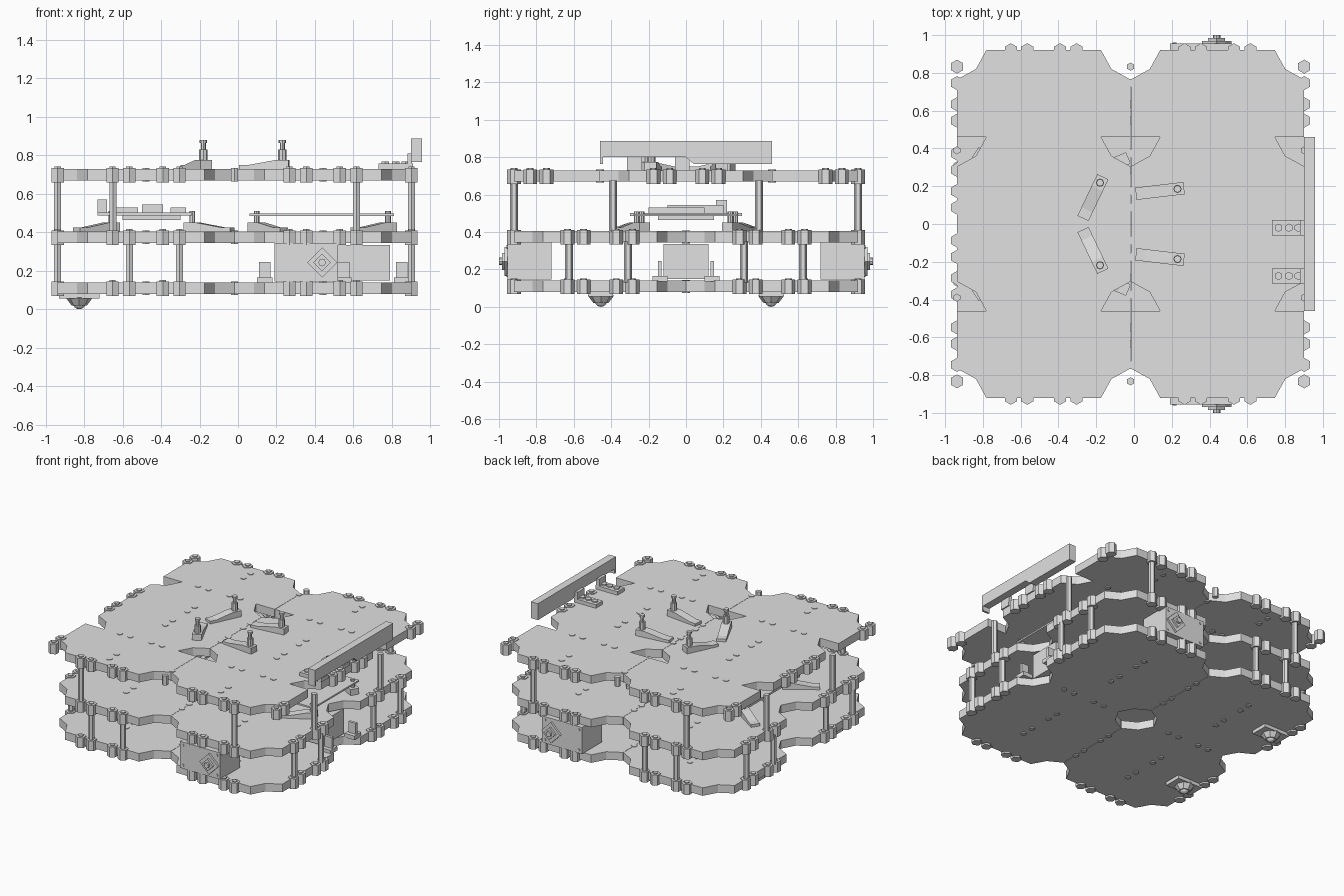
import bpy, bmesh, math
from mathutils import Matrix, Vector

cube = bpy.data.objects.get("Cube")
if cube:
    bpy.data.objects.remove(cube)

grey = bpy.data.materials.new("light grey")
grey.use_nodes = True
GREY = (0.75, 0.75, 0.75, 1)
grey.diffuse_color = GREY
grey.node_tree.nodes["Principled BSDF"].inputs["Base Color"].default_value = GREY


def finish(name, bm):
    bmesh.ops.recalc_face_normals(bm, faces=bm.faces)
    mesh = bpy.data.meshes.new(name)
    bm.to_mesh(mesh)
    bm.free()
    mesh.materials.append(grey)
    obj = bpy.data.objects.new(name, mesh)
    bpy.context.collection.objects.link(obj)
    return obj


def box(bm, x, y, z):
    size = Matrix.Diagonal((x[1] - x[0], y[1] - y[0], z[1] - z[0], 1))
    mid = Matrix.Translation((sum(x) / 2, sum(y) / 2, sum(z) / 2))
    bmesh.ops.create_cube(bm, size=1, matrix=mid @ size)


def rod(bm, a, b, r, sides=6, r2=None):
    a, b = Vector(a), Vector(b)
    turn = (b - a).to_track_quat("Z", "Y").to_matrix().to_4x4()
    bmesh.ops.create_cone(bm, cap_ends=True, segments=sides, radius1=r,
                          radius2=r if r2 is None else r2, depth=(b - a).length,
                          matrix=Matrix.Translation((a + b) / 2) @ turn)


def prism(bm, pts, offset, matrix=Matrix()):
    face = bm.faces.new([bm.verts.new(matrix @ Vector(p)) for p in pts])
    ext = bmesh.ops.extrude_face_region(bm, geom=[face], use_keep_orig=True)
    move = matrix.to_3x3() @ Vector(offset)
    bmesh.ops.translate(bm, vec=move,
                        verts=[v for v in ext["geom"] if isinstance(v, bmesh.types.BMVert)])


# Deck plates: squares with concave notched corners
HX, HY = 0.459, 0.46
CENTRES = (-0.478, 0.442)
LEVELS = {"bottom": (0.08, 0.14), "middle": (0.345, 0.405), "top": (0.67, 0.73)}
CUT, DIP = 0.155, 0.1
STEPS = (-0.174, -0.087, 0.087, 0.174)


def plate(bm, cx, y0, y1, z, notched_low=True, notched_high=True):
    pts = []
    for sx, y, sy, notch in ((-1, y0, -1, notched_low), (1, y0, -1, notched_low),
                             (1, y1, 1, notched_high), (-1, y1, 1, notched_high)):
        x = cx + sx * HX
        if notch:
            corner = [(x, y - sy * CUT), (x - sx * DIP, y - sy * DIP), (x - sx * CUT, y)]
        else:
            corner = [(x, y)]
        pts += corner if sx * sy > 0 else corner[::-1]
    prism(bm, [(px, py, z[0]) for px, py in pts], (0, 0, z[1] - z[0]))


def fastener(bm, x, y, z):
    # Outer hex fasteners are full size, those on inner seams are small
    outer = abs(y) > 0.9 or abs(x + 0.018) > 0.9
    r, up, down = (0.037, 0.005, 0.012) if outer else (0.021, 0.004, 0.006)
    rod(bm, (x, y, z[0] - down), (x, y, z[1] + up), r)
    if outer:
        rod(bm, (x, y, z[1]), (x, y, z[1] + 0.012), r * 0.5)


for level, z in LEVELS.items():
    deck, nuts = bmesh.new(), bmesh.new()
    spots = set()
    for cx in CENTRES:
        if level == "top":
            plate(deck, cx, -HY, HY, z)
            plate(deck, cx, HY, 2 * HY, z, notched_low=False)
            plate(deck, cx, -2 * HY, -HY, z, notched_high=False)
            rows = (0, 2 * HY, -2 * HY)
        else:
            plate(deck, cx, 0, 2 * HY, z)
            plate(deck, cx, -2 * HY, 0, z)
            rows = (HY, -HY)
        for cy in rows:
            for s in STEPS:
                for dx in (-HX, 0, HX):
                    if abs(cy + s) < 2 * HY - 0.05:
                        spots.add((round(cx + dx, 3), round(cy + s, 3)))
                for dy in (-HY, HY):
                    if abs(cy + dy) < 1:
                        spots.add((round(cx + s, 3), round(cy + dy, 3)))
        if level == "top":
            for s in STEPS:
                for side in (-1, 1):
                    spots.add((round(cx + s, 3), side * 2 * HY))
    for x, y in sorted(spots):
        fastener(nuts, x, y, z)
    finish(level + "_deck", deck)
    finish(level + "_deck_fasteners", nuts)

# Pillars between decks
LEFT, RIGHT = -0.938, 0.902
upper, lower = bmesh.new(), bmesh.new()
for side in (-1, 1):
    for x, y in ((LEFT, 0.39), (RIGHT, 0.39), (-0.65, 0.92), (0.615, 0.92)):
        rod(upper, (x, side * y, 0.4), (x, side * y, 0.675), 0.021)
    for x, y in ((LEFT, 0.625), (LEFT, 0.31), (RIGHT, 0.625), (RIGHT, 0.31),
                 (-0.565, 0.92), (-0.305, 0.92)):
        rod(lower, (x, side * y, 0.13), (x, side * y, 0.35), 0.021)
finish("upper_pillars", upper)
finish("lower_pillars", lower)

# Drive motors with diamond hubs, and ball casters
for side, label in ((-1, "front"), (1, "back")):
    motor, hub, caster = bmesh.new(), bmesh.new(), bmesh.new()
    box(motor, (0.19, 0.52), sorted((side * 0.72, side * 0.955)), (0.145, 0.343))
    for x in (0.215, 0.495):
        for z in (0.17, 0.32):
            rod(motor, (x, side * 0.95, z), (x, side * 0.96, z), 0.01, 8)
    finish(label + "_motor", motor)
    for y0, y1, r, sides in ((0.95, 0.97, 0.078, 4), (0.97, 0.985, 0.045, 4),
                             (0.985, 1.0, 0.02, 8)):
        rod(hub, (0.437, side * y0, 0.243), (0.437, side * y1, 0.243), r, sides)
    finish(label + "_hub", hub)

    cy = side * 0.455
    box(caster, (-0.93, -0.72), (cy - 0.065, cy + 0.065), (0.055, 0.085))
    rod(caster, (-0.825, cy, 0.06), (-0.825, cy, 0.02), 0.07, 8, 0.04)
    bmesh.ops.create_uvsphere(caster, u_segments=12, v_segments=8, radius=0.033,
                              matrix=Matrix.Translation((-0.825, cy, 0.033)))
    finish(label + "_caster", caster)

# Battery and its L-shaped holders
battery = bmesh.new()
box(battery, (0.2, 0.79), (-0.12, 0.12), (0.15, 0.335))
finish("battery", battery)
holders = bmesh.new()
for x in (0.14, 0.55, 0.85):
    for side in (-1, 1):
        y = side * 0.14
        box(holders, (x - 0.04, x + 0.04), (y - 0.04, y + 0.04), (0.135, 0.165))
        box(holders, (x - 0.03, x + 0.03), (y - 0.01, y + 0.01), (0.16, 0.245))
finish("battery_holders", holders)


# Sloped support arms, low end to high end
def arm(bm, start, end, z, width=0.065):
    a, b = Vector((*start, z)), Vector((*end, z))
    n = (b - a).length
    shape = [(0, 0), (n, 0), (n, 0.045), (n - 0.07, 0.045), (0.05, 0.02), (0, 0.02)]
    turn = Matrix.Rotation(math.atan2(b.y - a.y, b.x - a.x), 4, "Z")
    prism(bm, [(x, -width / 2, h) for x, h in shape], (0, width, 0),
          Matrix.Translation(a) @ turn)
    return b - (b - a).normalized() * 0.035


top_arms, posts = bmesh.new(), bmesh.new()
board_arms, board_posts = bmesh.new(), bmesh.new()
for side in (-1, 1):
    for start, end in (((-0.27, 0.03), (-0.165, 0.25)), ((0.01, 0.16), (0.265, 0.19))):
        tip = arm(top_arms, (start[0], side * start[1]), (end[0], side * end[1]), 0.73)
        for z0, z1, r in ((0.75, 0.88, 0.013), (0.775, 0.83, 0.022), (0.865, 0.88, 0.019)):
            rod(posts, (tip.x, tip.y, z0), (tip.x, tip.y, z1), r, 8)
    for start, end in (((-0.84, 0.38), (-0.63, 0.24)), ((-0.03, 0.35), (-0.27, 0.25)),
                       ((0.24, 0.36), (0.07, 0.22)), ((0.6, 0.34), (0.81, 0.22))):
        tip = arm(board_arms, (start[0], side * start[1]), (end[0], side * end[1]), 0.405)
        rod(board_posts, (tip.x, tip.y, 0.44), (tip.x, tip.y, 0.51), 0.015, 8)
finish("sensor_arms", top_arms)
finish("sensor_posts", posts)
finish("board_arms", board_arms)
finish("board_posts", board_posts)

# Circuit boards on the middle deck
board = bmesh.new()
box(board, (0.06, 0.81), (-0.27, 0.27), (0.485, 0.497))
finish("computer_board", board)
board = bmesh.new()
box(board, (-0.73, -0.24), (-0.3, 0.3), (0.487, 0.502))
finish("control_board", board)
parts = bmesh.new()
for x, y, z in (((-0.73, -0.68), (0.16, 0.22), (0.5, 0.57)),
                ((-0.66, -0.52), (-0.16, -0.02), (0.5, 0.53)),
                ((-0.5, -0.39), (-0.1, 0.2), (0.5, 0.545)),
                ((-0.35, -0.27), (-0.2, 0.1), (0.5, 0.53)),
                ((-0.6, -0.3), (-0.15, 0.15), (0.465, 0.49))):
    box(parts, x, y, z)
finish("board_components", parts)

# Camera bar on the right edge of the top deck with its brackets
bar = bmesh.new()
side_view = [(-0.46, 0.8), (0, 0.8), (0.04, 0.765), (0.46, 0.765), (0.46, 0.887), (-0.46, 0.887)]
prism(bar, [(0.9, y, z) for y, z in side_view], (0.057, 0, 0))
box(bar, (0.9, 0.957), (-0.46, -0.445), (0.765, 0.8))
finish("camera_bar", bar)
brackets = bmesh.new()
for y in (-0.02, -0.275):
    box(brackets, (0.73, 0.91), (y - 0.04, y + 0.04), (0.73, 0.757))
    box(brackets, (0.88, 0.905), (y - 0.04, y + 0.04), (0.75, 0.81))
    for x in (0.765, 0.82, 0.87):
        rod(brackets, (x, y, 0.75), (x, y, 0.767), 0.022)
finish("camera_brackets", brackets)
